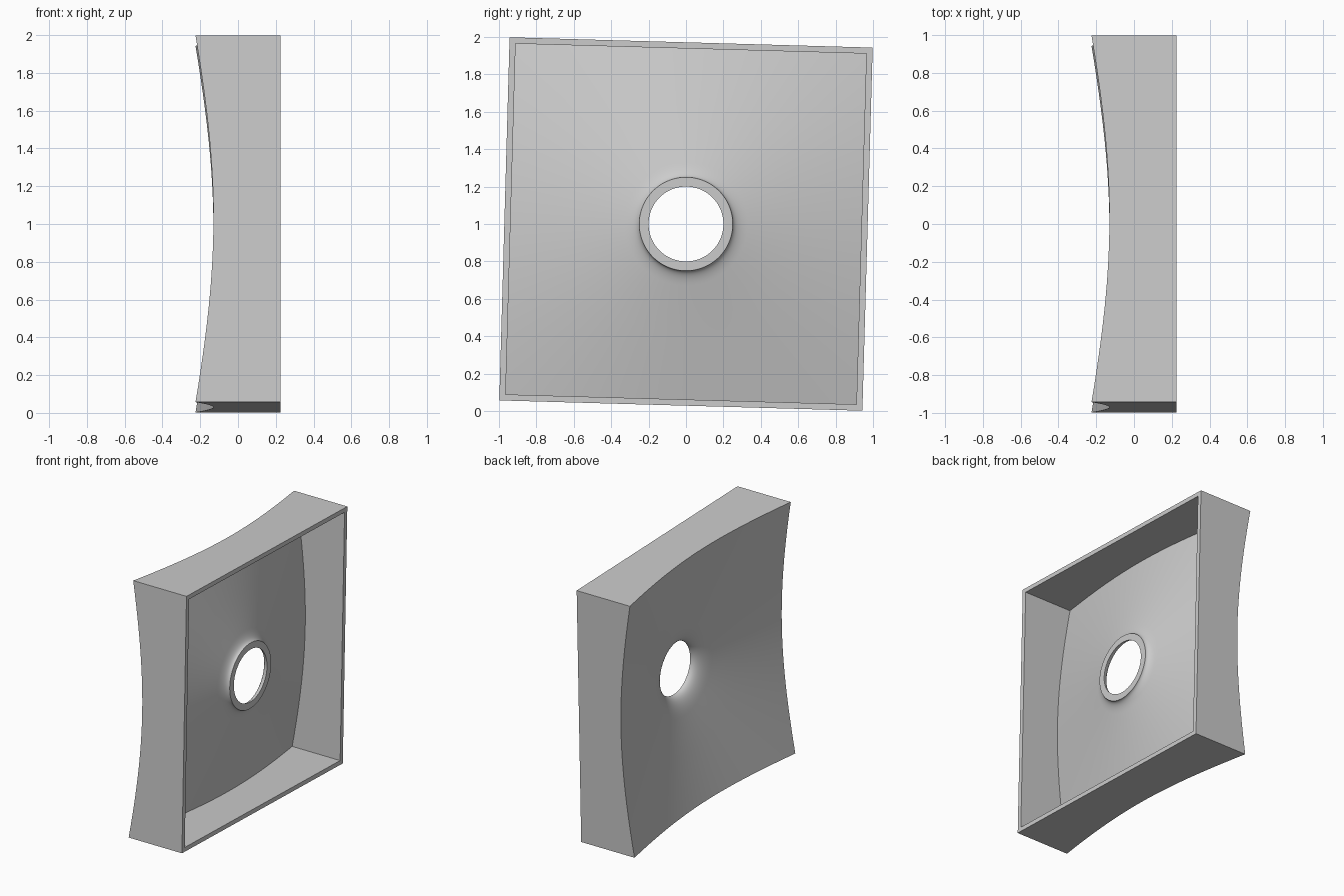
import bpy, bmesh, math

if "Cube" in bpy.data.objects:
    bpy.data.objects.remove(bpy.data.objects["Cube"], do_unlink=True)

SEGMENTS = 128
TILT = math.asin(0.0283)
HALF, WALL = 0.971, 0.033
FRONT_X = 0.225
HOLE_R, LIP_R, LIP_X = 0.2, 0.25, 0.105
SLOPE, SHELL = 0.236, 0.034


def cone(r, offset=0.0):
    """Axial position of the conical panel at radius r."""
    return -0.225 + SLOPE * (HALF * math.sqrt(2) - r) + offset


def fillet(r0, r1, offset, steps=12):
    """Quadratic curve from the lip, at r0, out to the cone, at r1."""
    a, b, c = (r0, LIP_X), (r0, cone(r0, offset)), (r1, cone(r1, offset))
    points = []
    for i in range(steps + 1):
        t = i / steps
        points.append(tuple((1 - t) ** 2 * p + 2 * t * (1 - t) * q + t * t * s
                            for p, q, s in zip(a, b, c)))
    return points


def section(theta):
    """Closed (radius, x) cross-section along one ray of the square."""
    square = max(abs(math.cos(theta)), abs(math.sin(theta)))
    outer, inner = HALF / square, (HALF - WALL) / square
    back = fillet(HOLE_R, 0.34, 0.0)
    back += [(0.6, cone(0.6)), (outer, cone(outer))]
    inside = fillet(LIP_R, 0.33, SHELL)
    inside += [(0.6, cone(0.6, SHELL)), (inner, cone(inner, SHELL))]
    return back + [(outer, FRONT_X), (inner, FRONT_X)] + inside[::-1]


# Square flared panel with side walls and a round lipped opening
bm = bmesh.new()
rays = []
for i in range(SEGMENTS):
    theta = 2 * math.pi * i / SEGMENTS
    phi = theta - TILT
    rays.append([bm.verts.new((x, r * math.cos(phi), 1 + r * math.sin(phi)))
                 for r, x in section(theta)])
for i, ray in enumerate(rays):
    following = rays[(i + 1) % SEGMENTS]
    for j in range(len(ray)):
        k = (j + 1) % len(ray)
        bm.faces.new((ray[j], ray[k], following[k], following[j]))
bmesh.ops.recalc_face_normals(bm, faces=bm.faces)

mesh = bpy.data.meshes.new("flared_panel")
bm.to_mesh(mesh)
bm.free()
panel = bpy.data.objects.new("flared_panel", mesh)
bpy.context.collection.objects.link(panel)

# Plain grey finish
grey = bpy.data.materials.new("light_grey")
grey.use_nodes = True
grey.diffuse_color = (0.6, 0.6, 0.6, 1)
grey.node_tree.nodes["Principled BSDF"].inputs["Base Color"].default_value = (0.6, 0.6, 0.6, 1)
mesh.materials.append(grey)

bpy.ops.object.select_all(action="DESELECT")
panel.select_set(True)
bpy.context.view_layer.objects.active = panel
bpy.ops.object.shade_smooth_by_angle(angle=math.radians(30))
